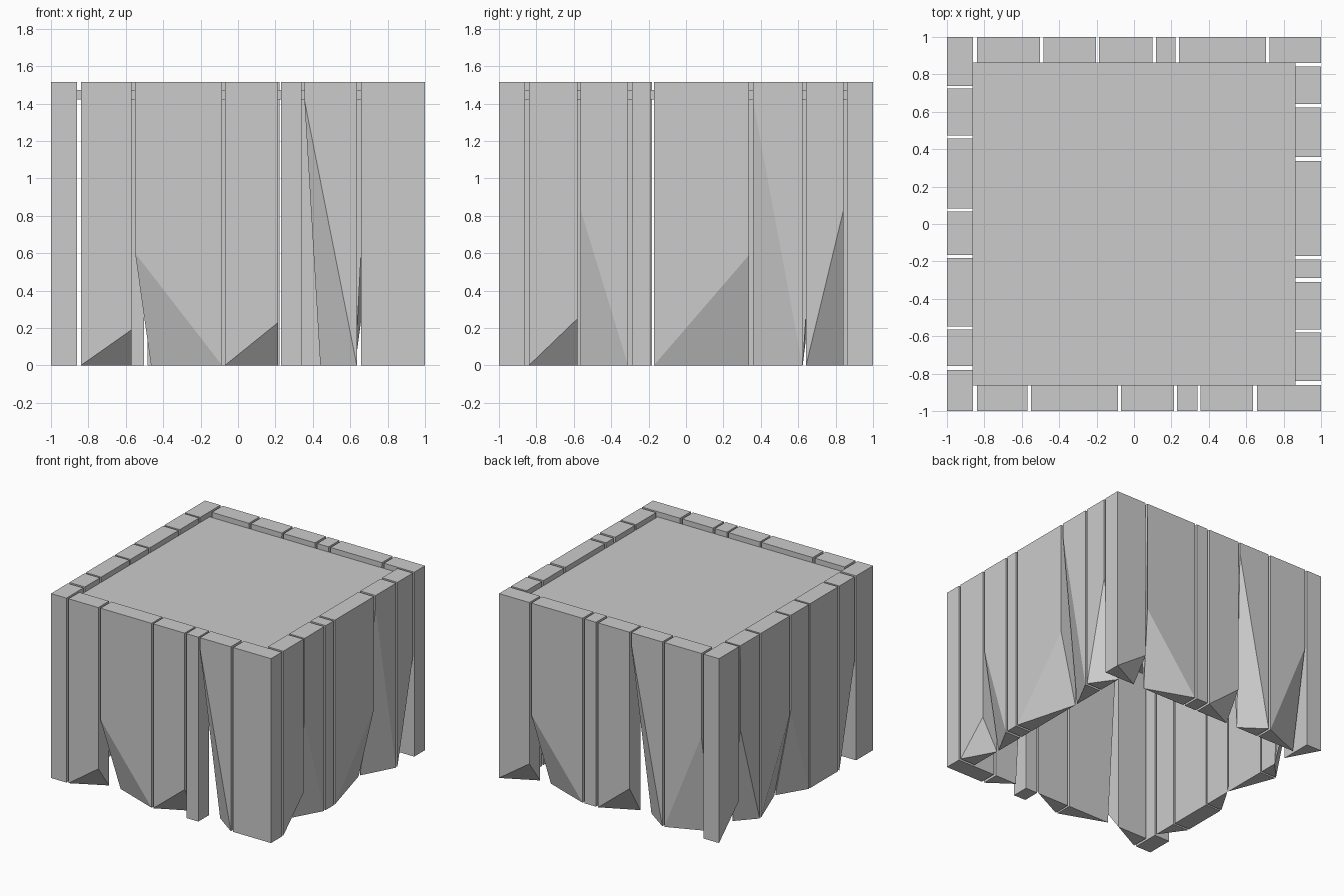
import bpy
from math import radians
from mathutils import Matrix, Vector

if "Cube" in bpy.data.objects:
    bpy.data.objects.remove(bpy.data.objects["Cube"])

H, T = 1.515, 0.14   # plank height and thickness


def make_object(name, verts, faces):
    mesh = bpy.data.meshes.new(name)
    mesh.from_pydata(verts, [], faces)
    mesh.update()
    obj = bpy.data.objects.new(name, mesh)
    bpy.context.collection.objects.link(obj)
    return obj


def plank(name, angle, u0, u1, broken="", rise=0.0, shift=0.0):
    """Upright board; the outer lower corner on side L or R is broken off to
    height rise, the inner corner on that side slides inward by shift."""
    o, i = -1.0, -1.0 + T
    zl, zr = (rise if broken == "L" else 0), (rise if broken == "R" else 0)
    sl, sr = (shift if broken == "L" else 0), (shift if broken == "R" else 0)
    pts = [(u0, o, zl), (u1, o, zr), (u1 - sr, i, 0), (u0 + sl, i, 0),
           (u0, o, H), (u1, o, H), (u1, i, H), (u0, i, H)]
    rot = Matrix.Rotation(radians(angle), 3, 'Z')
    faces = [(4, 5, 6, 7), (0, 1, 5, 4), (2, 3, 7, 6)]
    # Triangulated underside follows the break
    faces += [(0, 2, 1), (0, 3, 2)] if broken == "R" else [(0, 3, 1), (1, 3, 2)]
    # Ends
    faces += [(1, 2, 5), (2, 6, 5), (0, 4, 3), (3, 4, 7)]
    make_object(name, [rot @ Vector(p) for p in pts], faces)


# Each wall, boards listed left to right as seen from outside
walls = {
    "front": (0, [
        (-0.84, -0.57, "R", 0.19), (-0.55, -0.085, "L", 0.6, 0.085),
        (-0.07, 0.215, "R", 0.23), (0.23, 0.34),
        (0.355, 0.635, "L", 1.42, 0.085), (0.657, 1.0)]),
    "right": (90, [
        (-0.84, -0.58, "R", 0.25), (-0.563, -0.31, "L", 0.83),
        (-0.29, -0.19), (-0.172, 0.337, "R", 0.59),
        (0.358, 0.622, "L", 1.42), (0.642, 0.842, "R", 0.83)]),
    "back": (180, [
        (-1.0, -0.724, "R", 0.19), (-0.706, -0.24, "L", 0.6, 0.08),
        (-0.222, -0.118), (-0.098, 0.187, "R", 0.23),
        (0.203, 0.485, "L", 1.42, 0.085), (0.503, 0.84, "R", 0.83)]),
    "left": (270, [
        (-1.0, -0.738, "R", 0.25), (-0.724, -0.472, "L", 0.83, 0.1),
        (-0.456, -0.083, "R", 0.7), (-0.068, 0.167, "L", 0.73),
        (0.182, 0.547), (0.563, 0.76, "R", 0.83), (0.78, 1.0)]),
}
for side, (angle, boards) in walls.items():
    for n, b in enumerate(boards, 1):
        plank(f"{side}_plank_{n}", angle, *b)

# Recessed lid panel
bpy.ops.mesh.primitive_cube_add(size=1, location=(0, 0, 1.447))
lid = bpy.context.object
lid.name = "lid_panel"
lid.scale = (1.725, 1.725, 0.05)
